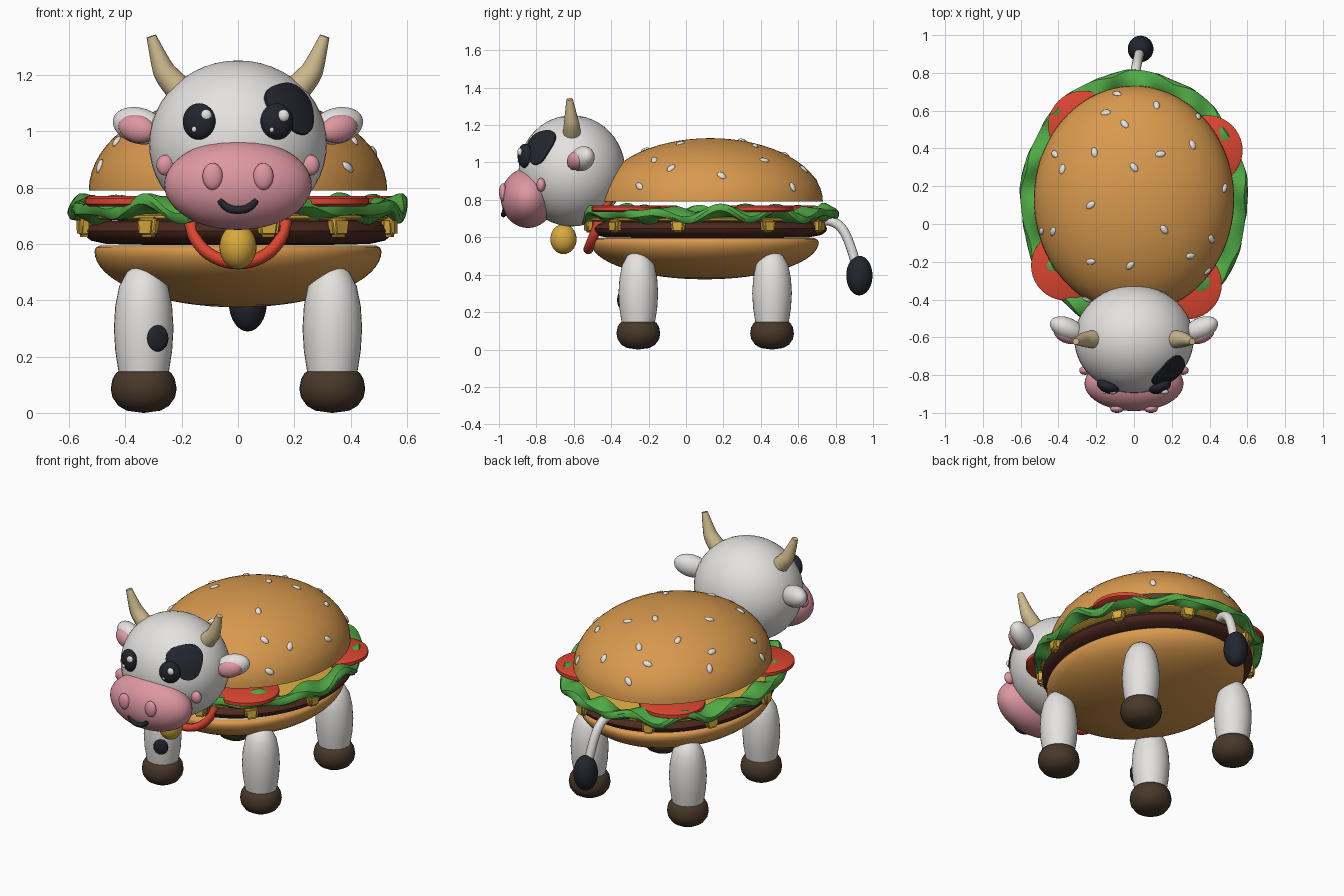
import bpy, bmesh, math, random
from math import sin, cos, pi, radians
from mathutils import Vector, Euler, Matrix

if "Cube" in bpy.data.objects:
    bpy.data.objects.remove(bpy.data.objects["Cube"])

random.seed(4)


def mat(name, rgb):
    m = bpy.data.materials.new(name)
    m.diffuse_color = (*rgb, 1)
    m.use_nodes = True
    m.node_tree.nodes["Principled BSDF"].inputs["Base Color"].default_value = m.diffuse_color
    return m


WHITE = mat("white", (0.78, 0.76, 0.74))
BLACK = mat("black", (0.017, 0.019, 0.028))
PINK = mat("pink", (0.73, 0.31, 0.36))
TAN = mat("bun_tan", (0.69, 0.32, 0.075))
GREEN = mat("lettuce_green", (0.08, 0.40, 0.06))
PATTY = mat("patty_brown", (0.075, 0.022, 0.014))
HOOF = mat("hoof_brown", (0.065, 0.04, 0.023))
YELLOW = mat("yellow", (0.68, 0.40, 0.045))
RED = mat("red", (0.72, 0.06, 0.03))
CREAM = mat("cream", (0.62, 0.49, 0.27))


def finish(name, bm, *mats):
    bmesh.ops.recalc_face_normals(bm, faces=bm.faces)
    me = bpy.data.meshes.new(name)
    bm.to_mesh(me)
    bm.free()
    ob = bpy.data.objects.new(name, me)
    bpy.context.collection.objects.link(ob)
    for m in mats:
        me.materials.append(m)
    bpy.ops.object.select_all(action='DESELECT')
    ob.select_set(True)
    bpy.context.view_layer.objects.active = ob
    bpy.ops.object.shade_smooth_by_angle(angle=radians(40))
    return ob


def ball(name, loc, radii, m, rot=(0, 0, 0), seg=32):
    bm = bmesh.new()
    mx = (Matrix.Translation(loc) @ Euler([radians(a) for a in rot]).to_matrix().to_4x4()
          @ Matrix.Diagonal((*radii, 1)))
    bmesh.ops.create_uvsphere(bm, u_segments=seg, v_segments=seg // 2, radius=1, matrix=mx)
    return finish(name, bm, m)


def lathe(name, profile, loc, m, sx=1, sy=1, seg=64):
    """Revolve (radius, height) points; closed at both ends."""
    bm = bmesh.new()
    rings = [[bm.verts.new((loc[0] + r * sx * cos(2 * pi * i / seg),
                            loc[1] + r * sy * sin(2 * pi * i / seg), loc[2] + z))
              for i in range(seg)] for r, z in profile]
    for a, b in zip(rings, rings[1:]):
        for i in range(seg):
            bm.faces.new((a[i], a[(i + 1) % seg], b[(i + 1) % seg], b[i]))
    bm.faces.new(rings[0])
    bm.faces.new(rings[-1])
    return finish(name, bm, m)


def tube(name, pts, radius, m, taper=None):
    cu = bpy.data.curves.new(name, 'CURVE')
    cu.dimensions = '3D'
    cu.bevel_depth, cu.bevel_resolution, cu.use_fill_caps = radius, 4, True
    sp = cu.splines.new('NURBS')
    sp.points.add(len(pts) - 1)
    for i, p in enumerate(pts):
        sp.points[i].co = (*p, 1)
        sp.points[i].radius = taper[i] if taper else 1
    sp.use_endpoint_u, sp.order_u, sp.resolution_u = True, 3, 8
    ob = bpy.data.objects.new(name, cu)
    bpy.context.collection.objects.link(ob)
    cu.materials.append(m)
    bpy.ops.object.select_all(action='DESELECT')
    ob.select_set(True)
    bpy.context.view_layer.objects.active = ob
    bpy.ops.object.convert(target='MESH')
    bpy.ops.object.shade_smooth_by_angle(angle=radians(40))


# Buns: half ellipsoids with cream cut sides
N = 16
arc = [(cos(pi / 2 * i / N), sin(pi / 2 * i / N)) for i in range(N)] + [(0.01, 1)]
CY = 0.13
top = lathe("top_bun", [(r, 0.34 * z) for r, z in arc], (0, CY, 0.79), TAN, 0.53, 0.602, 96)
low = lathe("bottom_bun", [(0.96, 0.02), (0.99, 0.012)] + [(r, -0.2 * z) for r, z in arc],
            (0, 0.1, 0.575), TAN, 0.51, 0.61, 96)
for ob in (top, low):
    ob.data.materials.append(CREAM)
    for p in ob.data.polygons:
        if len(p.vertices) > 4 and p.area > 0.1:
            p.material_index = 1

# Sesame seeds on the dome
seeds = [(-.09, .69), (.12, .63), (-.15, .59), (-.05, .53), (.34, .57), (.31, .42), (-.42, .37),
         (-.21, .38), (.14, .37), (.0, .3), (-.38, .29), (.48, .19), (-.23, .1), (-.49, -.04),
         (-.43, -.04), (.16, -.03), (.41, -.08), (-.23, -.2), (-.02, -.22), (.3, -.17),
         (.39, -.25), (-.25, -.4)]
for x, y in seeds:
    u, v = x / 0.53, (y - CY) / 0.602
    w = math.sqrt(max(0.02, 1 - u * u - v * v))
    n = Vector((u / 0.53, v / 0.602, w / 0.34))
    q = n.to_track_quat('Z', 'Y') @ Euler((0, 0, random.uniform(0, pi))).to_quaternion()
    ball("sesame_seed", (x, y, 0.79 + 0.34 * w), (0.017, 0.028, 0.011), WHITE,
         [math.degrees(a) for a in q.to_euler()], 12)

# Patty, cheese sheet and melted drips
lathe("patty", [(0.6, -0.045), (0.85, -0.042), (0.95, -0.03), (0.99, -0.012), (1, 0.005),
                (0.98, 0.025), (0.93, 0.04), (0.6, 0.045)], (0, 0.115, 0.642), PATTY, 0.55, 0.64, 96)
lathe("cheese_sheet", [(0.98, 0), (1, 0.008), (1, 0.016), (0.98, 0.022)],
      (0, 0.115, 0.685), YELLOW, 0.555, 0.645, 96)
for deg in (-14, 30, 68, 115, 150, 190, 235, 281, 310):
    a = radians(deg)
    bm = bmesh.new()
    bmesh.ops.create_cube(bm, size=1)
    for v in bm.verts:
        v.co.x *= 0.045
        v.co.y *= 0.085 if v.co.z > 0 else 0.065
        v.co.z *= 0.07
    bmesh.ops.bevel(bm, geom=bm.edges[:], offset=0.012, segments=3, affect='EDGES')
    bm.transform(Matrix.Translation((0.555 * cos(a), 0.115 + 0.645 * sin(a), 0.66))
                 @ Matrix.Rotation(a, 4, 'Z'))
    finish("cheese_drip", bm, YELLOW)

# Lettuce: wavy, rolling ring
bm = bmesh.new()
SEG, SEC = 200, 12
rings = []
for i in range(SEG):
    t = 2 * pi * i / SEG
    roll = 0.5 * sin(11 * t + 1)
    zc = 0.724 + 0.015 * sin(14 * t) + 0.007 * sin(5 * t)
    ring = []
    for j in range(SEC):
        s = 2 * pi * j / SEC
        px, pz = 0.054 * cos(s), 0.036 * sin(s) * (1 + 0.25 * cos(2 * s))
        d = px * cos(roll) - pz * sin(roll) + 0.006 * sin(9 * t)
        ring.append(bm.verts.new(((0.55 + d) * cos(t), 0.12 + (0.64 + d) * sin(t),
                                  zc + px * sin(roll) + pz * cos(roll))))
    rings.append(ring)
for i in range(SEG):
    a, b = rings[i], rings[(i + 1) % SEG]
    for j in range(SEC):
        bm.faces.new((a[j], a[(j + 1) % SEC], b[(j + 1) % SEC], b[j]))
finish("lettuce", bm, GREEN)

# Tomato slices poking out through the lettuce
for x, y in ((-0.27, 0.52), (0.39, 0.39), (-0.36, -0.22), (0.28, -0.32)):
    lathe("tomato_slice", [(0.17, -0.018), (0.185, -0.01), (0.185, 0.01), (0.17, 0.018)],
          (x, y, 0.752), RED, seg=40)

# Legs and hooves
for x in (-0.335, 0.335):
    for y in (-0.255, 0.46):
        lathe("leg", [(0.08, 0.08), (0.09, 0.15), (0.101, 0.22), (0.106, 0.3), (0.101, 0.38),
                      (0.087, 0.45), (0.06, 0.5), (0.03, 0.52), (0.003, 0.525)],
              (x, y, 0), WHITE, seg=32)
        lathe("hoof", [(0.003, 0), (0.06, 0.008), (0.09, 0.025), (0.111, 0.055), (0.117, 0.085),
                       (0.111, 0.12), (0.098, 0.142), (0.085, 0.15)], (x, y, 0), HOOF, seg=32)
ball("leg_spot", (-0.285, -0.345, 0.265), (0.042, 0.014, 0.047), BLACK, (0, 0, 28))

# Tail
tube("tail", [(0, 0.74, 0.69), (0.005, 0.8, 0.69), (0.02, 0.87, 0.6), (0.03, 0.91, 0.45)], 0.026, WHITE)
ball("tail_tuft", (0.035, 0.927, 0.395), (0.068, 0.07, 0.106), BLACK)

# Head, eye patch and snout
HC, HR = Vector((0, -0.61, 0.955)), Vector((0.316, 0.285, 0.297))
ball("head", HC, HR, WHITE, seg=48)
bm = bmesh.new()
d = Vector((0.62, -0.62, 0.46)).normalized()
u = d.cross(Vector((0, 0, 1))).normalized()
v = u.cross(d)
rings = []
for k, lift in ((0.03, 1.028), (0.35, 1.028), (0.7, 1.028), (0.95, 1.024), (1, 0.98)):
    ring = []
    for i in range(40):
        t = 2 * pi * i / 40
        r = 0.37 * k * (1 + 0.1 * sin(3 * t + 0.6))
        p = (d + u * r * cos(t) + v * r * sin(t)).normalized() * lift
        ring.append(bm.verts.new(HC + p * HR))
    rings.append(ring)
bm.faces.new(rings[0])
for a, b in zip(rings, rings[1:]):
    for i in range(40):
        bm.faces.new((a[i], a[(i + 1) % 40], b[(i + 1) % 40], b[i]))
finish("eye_patch", bm, BLACK)
ball("snout", (0, -0.845, 0.81), (0.262, 0.145, 0.16), PINK, seg=48)
tube("mouth", [(-0.063, -0.966, 0.757), (-0.045, -0.972, 0.728), (0, -0.978, 0.718),
               (0.045, -0.972, 0.728), (0.063, -0.966, 0.757)], 0.014, BLACK)

# Paired face parts
for s in (-1, 1):
    ex = 0.138 * s
    ball("eye", (ex, -0.86, 1.035), (0.061, 0.036, 0.065), BLACK, (0, 0, 22 * s))
    ball("eye_shine", (ex + 0.024, -0.888, 1.056), (0.021, 0.014, 0.022), WHITE, seg=16)
    ball("eye_glint", (ex - 0.018, -0.892, 1.007), (0.009, 0.008, 0.011), WHITE, seg=12)
    ball("nostril", (0.09 * s, -0.979, 0.84), (0.036, 0.021, 0.048), PINK, seg=24)
    ball("cheek", (0.258 * s, -0.775, 0.88), (0.032, 0.024, 0.037), PINK, seg=20)
    ball("ear", (0.352 * s, -0.555, 1.02), (0.1, 0.058, 0.064), WHITE, (0, -14 * s, 24 * s))
    ball("inner_ear", (0.358 * s, -0.59, 1.01), (0.072, 0.04, 0.05), PINK, (0, -14 * s, 24 * s), 24)
    tube("horn", [(0.18 * s, -0.61, 1.12), (0.25 * s, -0.61, 1.19), (0.275 * s, -0.615, 1.24),
                  (0.308 * s, -0.622, 1.338)], 0.05, CREAM, (1.05, 0.9, 0.7, 0.35))

# Collar and bell
bm = bmesh.new()
for i in range(48):
    t = 2 * pi * i / 48
    for j in range(12):
        q = 2 * pi * j / 12
        r = 0.17 + 0.022 * cos(q)
        bm.verts.new((r * cos(t), 0.026 * sin(q), r * sin(t)))
bm.verts.ensure_lookup_table()
for i in range(48):
    for j in range(12):
        a, b = i * 12, (i + 1) % 48 * 12
        k = (j + 1) % 12
        bm.faces.new([bm.verts[n] for n in (a + j, a + k, b + k, b + j)])
bm.transform(Matrix.Translation((0, -0.46, 0.69)) @ Matrix.Rotation(radians(-22), 4, 'X'))
finish("collar", bm, RED)
ball("bell", (0, -0.655, 0.59), (0.066, 0.07, 0.08), YELLOW)
